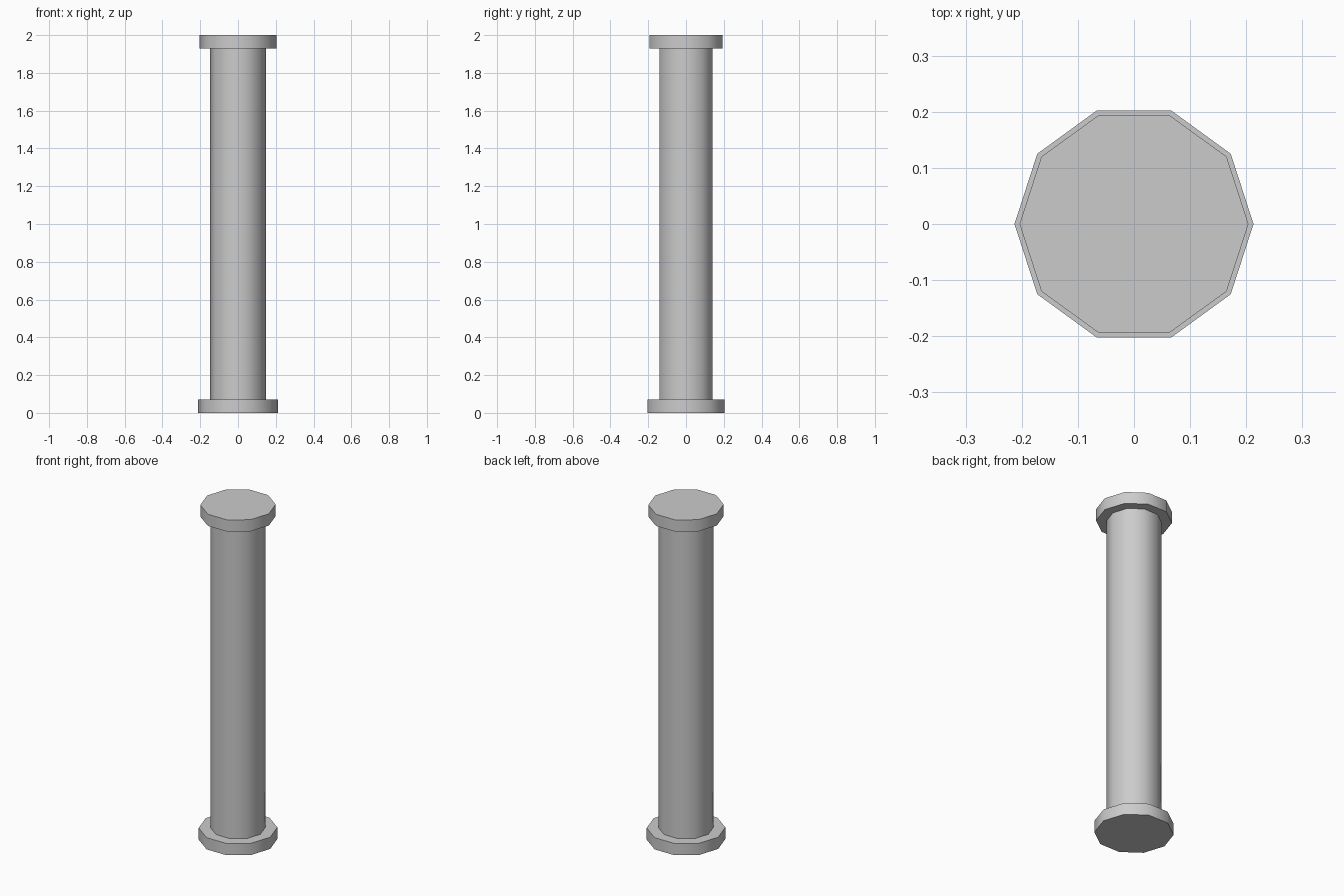
import bpy
import math

cube = bpy.data.objects.get("Cube")
if cube:
    bpy.data.objects.remove(cube, do_unlink=True)

# Plain grey stone
stone = bpy.data.materials.new("grey_stone")
stone.use_nodes = True
grey = (0.6, 0.6, 0.6, 1.0)
stone.diffuse_color = grey
stone.node_tree.nodes["Principled BSDF"].inputs["Base Color"].default_value = grey


def drum(name, radius, bottom, top):
    """Ten-sided cylinder with corners on the x axis and smooth sides."""
    bpy.ops.mesh.primitive_cylinder_add(
        vertices=10, radius=radius, depth=top - bottom,
        location=(0, 0, (bottom + top) / 2), rotation=(0, 0, math.pi / 2))
    obj = bpy.context.object
    obj.name = name
    bpy.ops.object.transform_apply(location=False, rotation=True, scale=False)
    obj.data.materials.append(stone)
    bpy.ops.object.shade_smooth_by_angle(angle=math.radians(40))
    return obj


# Wide foot, slender shaft, slightly narrower cap
drum("column_base", 0.213, 0.0, 0.07)
drum("column_shaft", 0.148, 0.07, 1.93)
drum("column_cap", 0.204, 1.93, 2.0)
